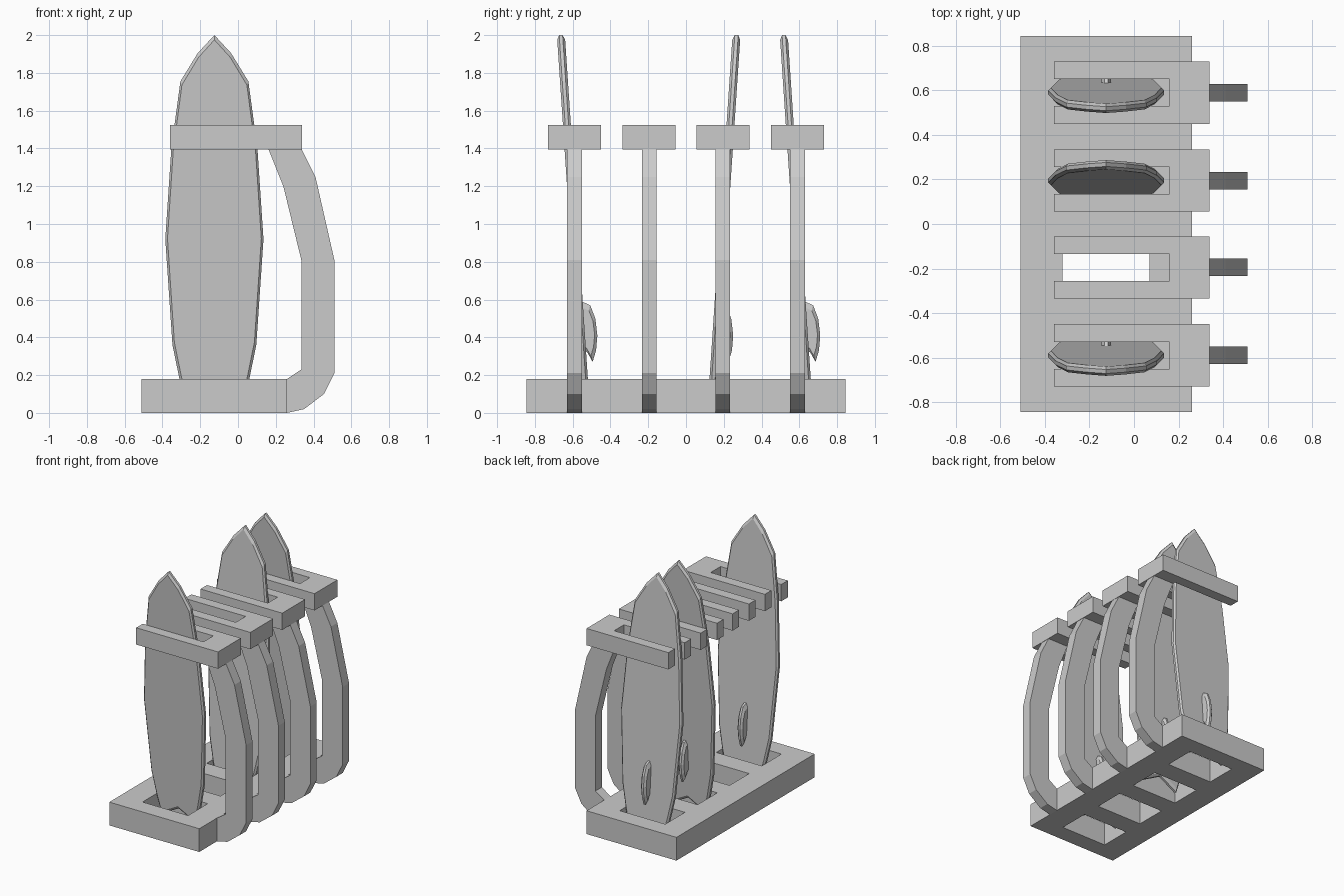
import bpy, bmesh

if "Cube" in bpy.data.objects:
    bpy.data.objects.remove(bpy.data.objects["Cube"])

SLOTS = [-0.59, -0.195, 0.195, 0.59]


def finish(bm, name):
    bmesh.ops.recalc_face_normals(bm, faces=bm.faces[:])
    me = bpy.data.meshes.new(name)
    bm.to_mesh(me)
    bm.free()
    ob = bpy.data.objects.new(name, me)
    bpy.context.collection.objects.link(ob)
    return ob


def loft(name, loops):
    """Bridge equal-length loops of 3D points and cap both ends."""
    bm = bmesh.new()
    rings = [[bm.verts.new(p) for p in loop] for loop in loops]
    for a, b in zip(rings, rings[1:]):
        for i in range(len(a)):
            j = (i + 1) % len(a)
            bm.faces.new((a[i], a[j], b[j], b[i]))
    bm.faces.new(rings[0])
    bm.faces.new(rings[-1])
    return finish(bm, name)


# base plate with four through slots
xs = [-0.51, -0.32, 0.07, 0.26]
ys = [-0.845] + [v for y in SLOTS for v in (y - 0.12, y + 0.12)] + [0.845]
bm = bmesh.new()
grid = [[bm.verts.new((x, y, 0)) for y in ys] for x in xs]
for i in range(3):
    for j in range(len(ys) - 1):
        if not (i == 1 and j % 2 == 1):
            bm.faces.new((grid[i][j], grid[i + 1][j], grid[i + 1][j + 1], grid[i][j + 1]))
top = bmesh.ops.extrude_face_region(bm, geom=bm.faces[:])["geom"]
bmesh.ops.translate(bm, vec=(0, 0, 0.18),
                    verts=[g for g in top if isinstance(g, bmesh.types.BMVert)])
finish(bm, "base")

# curved arms and forked brackets
ARM = [(0.16, 1.4), (0.24, 1.2), (0.335, 0.81), (0.335, 0.23), (0.26, 0.18), (0.26, 0),
       (0.35, 0.02), (0.455, 0.1), (0.51, 0.21), (0.51, 0.81), (0.41, 1.25), (0.335, 1.4)]
FORK = [(-0.36, -0.14), (0.34, -0.14), (0.34, 0.14), (-0.36, 0.14),
        (-0.36, 0.06), (0.16, 0.06), (0.16, -0.06), (-0.36, -0.06)]
for y in SLOTS:
    loft("arm", [[(x, y + d, z) for x, z in ARM] for d in (-0.039, 0.039)])
    loft("fork_bracket", [[(x, y + v, z) for x, v in FORK] for z in (1.395, 1.525)])

# board outline: half profile mirrored, swallow tail at the bottom
CX = -0.125
HALF = [(0.15, 0.04), (0.185, 0.18), (0.222, 0.36), (0.26, 0.92),
        (0.228, 1.4), (0.18, 1.755), (0.088, 1.905)]
BOARD = [(0, 0.12)] + HALF + [(0, 2.0)] + [(-x, z) for x, z in reversed(HALF)]
FIN = [(-0.01, 0.59), (0.035, 0.57), (0.062, 0.5), (0.073, 0.41),
       (0.066, 0.33), (0.048, 0.27), (0.02, 0.32), (-0.01, 0.34)]

# leaning boards, each with one fin on the back face
for y, lean in ((SLOTS[0], -1), (SLOTS[2], 1), (SLOTS[3], -1)):
    def mid(z):
        return y + lean * 0.067 * (z - 0.92)

    loops = []
    for d, sx, sz in ((-0.021, 0.955, 0.975), (-0.009, 1, 1), (0.009, 1, 1), (0.021, 0.955, 0.975)):
        pts = [(CX + x * sx, 1 + (z - 1) * sz) for x, z in BOARD]
        loops.append([(x, mid(z) + d, z) for x, z in pts])
    loft("board", loops)

    root = mid(0.43) + 0.015
    loops = []
    for d, s in ((-0.022, 0.8), (-0.008, 1), (0.008, 1), (0.022, 0.8)):
        loops.append([(CX + d, root + v * s, 0.43 + (z - 0.43) * s) for v, z in FIN])
    loft("fin", loops)
